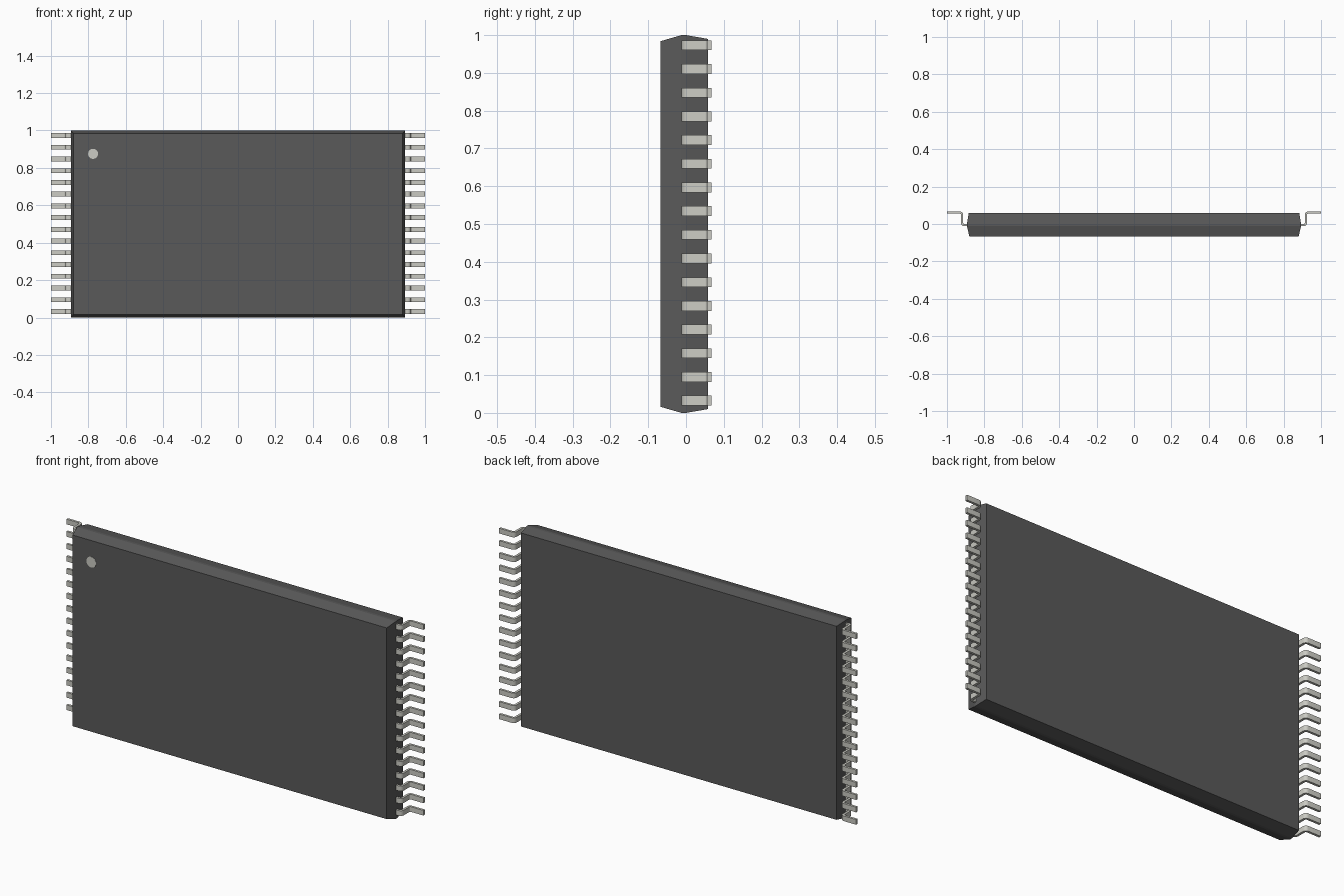
import bpy, bmesh
from math import cos, sin, radians

if "Cube" in bpy.data.objects:
    bpy.data.objects.remove(bpy.data.objects["Cube"])


def material(name, rgb):
    m = bpy.data.materials.new(name)
    m.diffuse_color = (*rgb, 1)
    m.use_nodes = True
    m.node_tree.nodes["Principled BSDF"].inputs["Base Color"].default_value = m.diffuse_color
    return m


def add_object(name, bm, mat):
    bmesh.ops.recalc_face_normals(bm, faces=bm.faces)
    mesh = bpy.data.meshes.new(name)
    bm.to_mesh(mesh)
    bm.free()
    mesh.materials.append(mat)
    ob = bpy.data.objects.new(name, mesh)
    bpy.context.collection.objects.link(ob)
    return ob


dark = material("dark_plastic", (0.1, 0.1, 0.1))
metal = material("pale_metal", (0.6, 0.6, 0.55))

# Body: rectangular sections (y, half width, z inset) lofted front to back
bm = bmesh.new()
rings = []
for y, w, inset in [(-0.067, 0.88, 0.016), (-0.012, 0.893, 0.0),
                    (0.0, 0.893, 0.0), (0.058, 0.884, 0.01)]:
    corners = [(-w, inset), (w, inset), (w, 1 - inset), (-w, 1 - inset)]
    rings.append([bm.verts.new((x, y, z)) for x, z in corners])
for a, b in zip(rings, rings[1:]):
    for i in range(4):
        j = (i + 1) % 4
        bm.faces.new((a[i], a[j], b[j], b[i]))
bm.faces.new(rings[0])
bm.faces.new(rings[-1])
add_object("chip_body", bm, dark)


# Orientation dot on the front face
bpy.ops.mesh.primitive_cylinder_add(vertices=32, radius=0.027, depth=0.002,
                                    location=(-0.775, -0.067, 0.875),
                                    rotation=(radians(90), 0, 0))
dot = bpy.context.object
dot.name = "orientation_dot"
dot.data.materials.append(metal)
bpy.ops.object.shade_smooth_by_angle()


# Gull-wing pin: S-bent strip with rounded bends, in the x-y plane
def arc(cx, cy, r, start, end, n=5):
    angles = [radians(start + (end - start) * i / n) for i in range(n + 1)]
    return [(cx + r * cos(a), cy + r * sin(a)) for a in angles]


def strip_side(r1, r2, y_start, y_end):
    return ([(0.87, y_start)] + arc(0.907, 0.006, r1, -90, 0)
            + arc(0.931, 0.049, r2, 180, 90) + [(1.0, y_end)])


upper = strip_side(0.006, 0.018, 0.0, 0.067)
lower = strip_side(0.018, 0.006, -0.012, 0.055)
z0, pitch, width = 0.0325, 0.0627, 0.026

bm = bmesh.new()
sections = []
for (ux, uy), (lx, ly) in zip(upper, lower):
    sections.append([bm.verts.new(p) for p in (
        (ux, uy, z0 - width / 2), (ux, uy, z0 + width / 2),
        (lx, ly, z0 + width / 2), (lx, ly, z0 - width / 2))])
for a, b in zip(sections, sections[1:]):
    for i in range(4):
        j = (i + 1) % 4
        bm.faces.new((a[i], a[j], b[j], b[i]))
bm.faces.new(sections[0])
bm.faces.new(sections[-1])
pins = add_object("pins", bm, metal)

bpy.ops.object.select_all(action='DESELECT')
pins.select_set(True)
bpy.context.view_layer.objects.active = pins
bpy.ops.object.shade_smooth_by_angle()

# Sixteen pins up each end
array = pins.modifiers.new("pin_row", 'ARRAY')
array.count = 16
array.use_relative_offset = False
array.use_constant_offset = True
array.constant_offset_displace = (0, 0, pitch)
mirror = pins.modifiers.new("both_ends", 'MIRROR')
mirror.use_axis = (True, False, False)
mirror.use_mirror_merge = False
